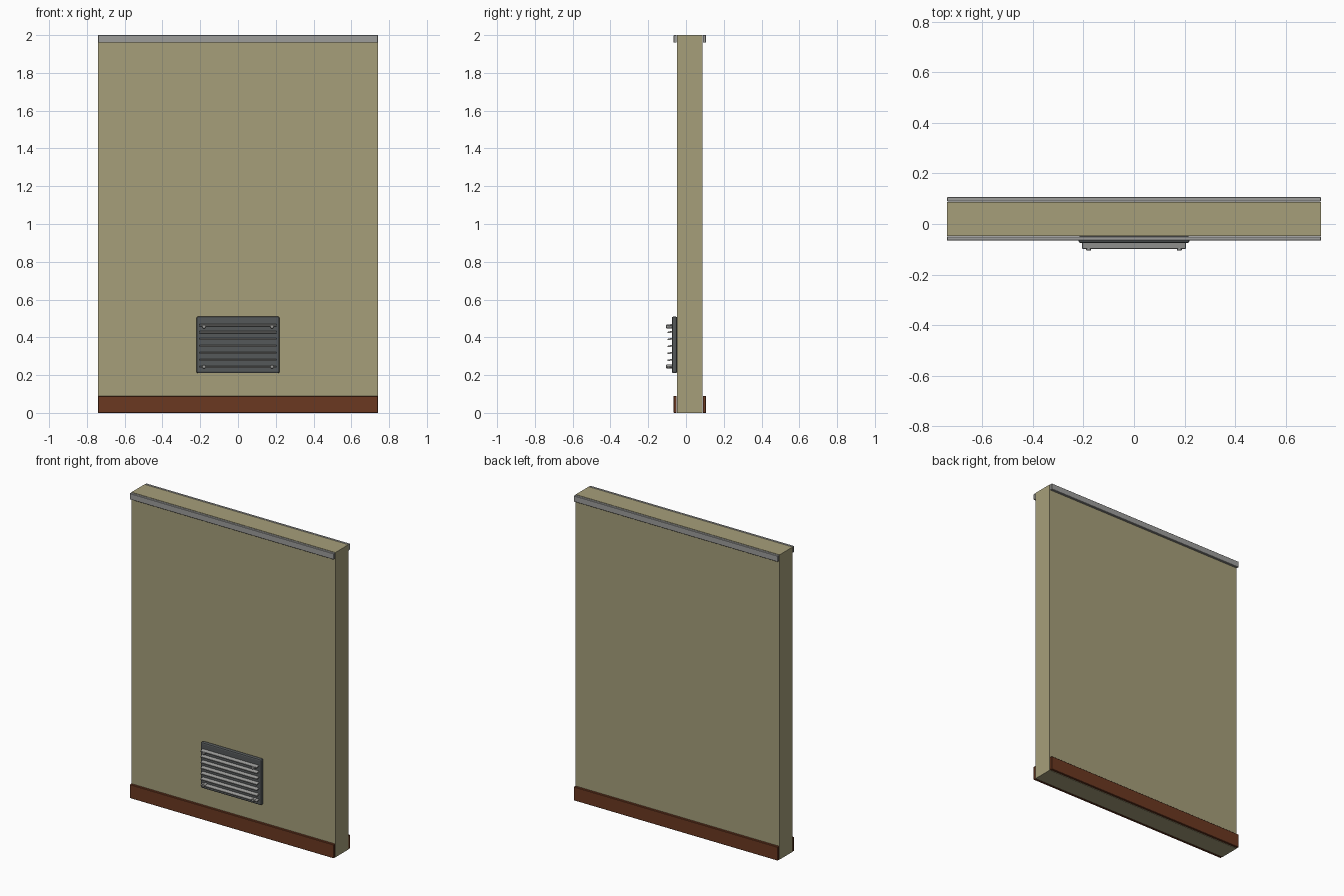
import bpy
from math import radians

cube = bpy.data.objects.get("Cube")
if cube:
    bpy.data.objects.remove(cube, do_unlink=True)


def material(name, rgb):
    m = bpy.data.materials.new(name)
    m.use_nodes = True
    m.diffuse_color = (*rgb, 1)
    m.node_tree.nodes["Principled BSDF"].inputs["Base Color"].default_value = (*rgb, 1)
    return m


PAINT = material("khaki paint", (0.38, 0.345, 0.195))
WOOD = material("brown wood", (0.147, 0.04, 0.015))
METAL = material("light grey metal", (0.34, 0.34, 0.33))
DARK = material("dark grey metal", (0.09, 0.098, 0.1))


def finish(obj, name, mat, bevel=0, segments=1):
    obj.name = name
    obj.data.materials.append(mat)
    bpy.ops.object.transform_apply(location=False, rotation=True, scale=True)
    if bevel:
        mod = obj.modifiers.new("Bevel", "BEVEL")
        mod.width = bevel
        mod.segments = segments
    return obj


def box(name, mat, x, y, z, bevel=0, segments=1):
    """Box from (min, max) pairs on each axis."""
    bpy.ops.mesh.primitive_cube_add(size=1, location=[sum(p) / 2 for p in (x, y, z)])
    obj = bpy.context.object
    obj.scale = [p[1] - p[0] for p in (x, y, z)]
    return finish(obj, name, mat, bevel, segments)


# Wall slab
W = 0.74
box("wall", PAINT, (-W, W), (-0.047, 0.087), (0, 2))

# Skirting boards and top rails on both faces
for side, y in (("front", (-0.066, -0.049)), ("back", (0.089, 0.106))):
    box(side + "_skirting", WOOD, (-W, W), y, (0, 0.09), 0.002)
    box(side + "_top_rail", METAL, (-W, W), y, (1.96, 2), 0.002)

# Vent backing plate
box("vent_plate", DARK, (-0.22, 0.22), (-0.075, -0.047), (0.21, 0.51), 0.008, 2)

# Tilted louvre slats
for i in range(7):
    z = 0.243 + i * 0.037
    slat = box(f"vent_slat_{i + 1}", METAL, (-0.205, 0.205),
               (-0.098, -0.07), (z - 0.004, z + 0.004), 0.002, 2)
    slat.rotation_euler.x = radians(12)

# Corner screws
for side, x in (("right", -0.18), ("left", 0.18)):
    for level, z in (("lower", 0.245), ("upper", 0.457)):
        bpy.ops.mesh.primitive_cylinder_add(vertices=12, radius=0.01, depth=0.034,
                                            location=(x, -0.088, z),
                                            rotation=(radians(90), 0, 0))
        finish(bpy.context.object, f"{level}_{side}_screw", METAL, 0.002)
